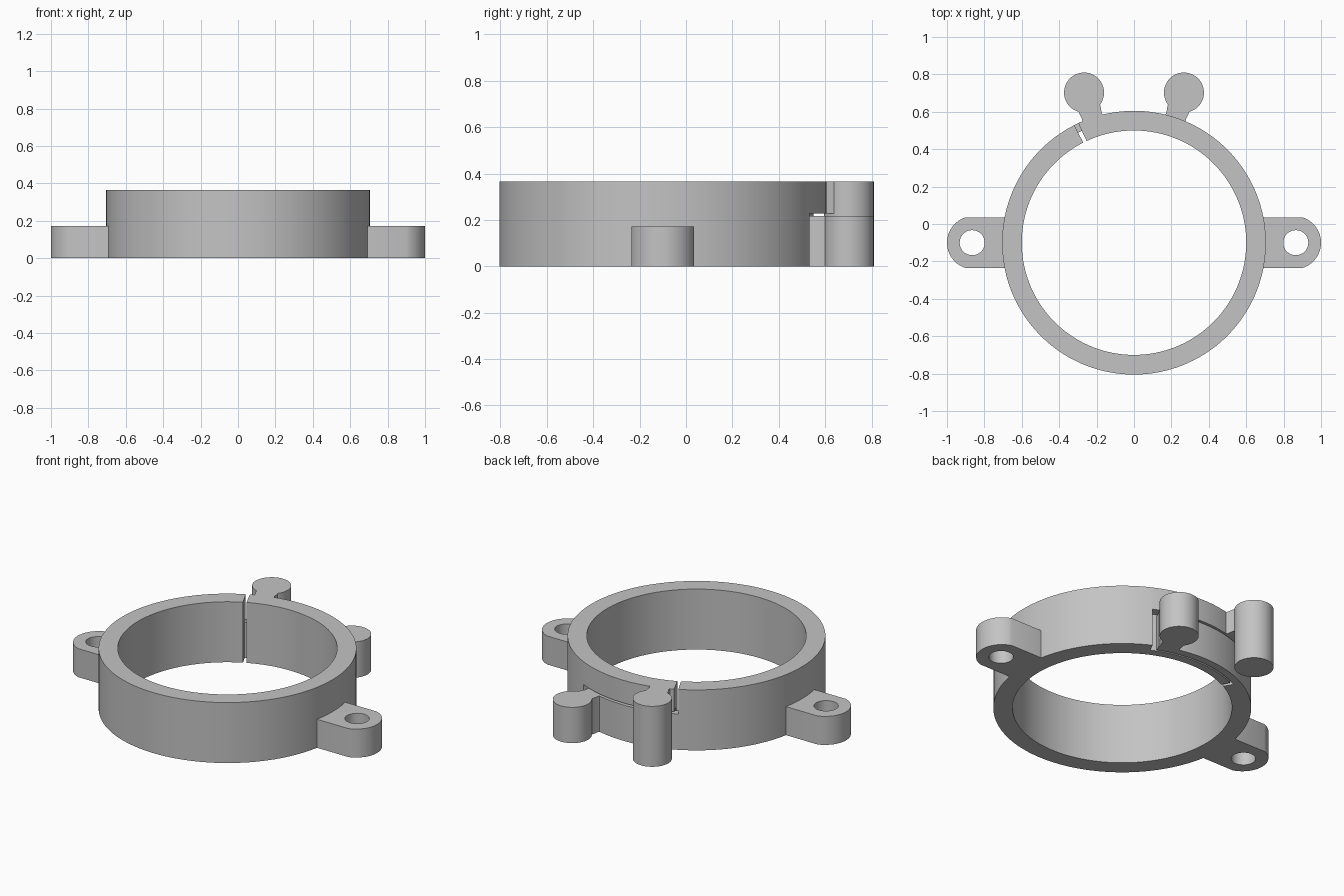
import bpy, bmesh, math
from mathutils import Vector

cube = bpy.data.objects.get("Cube")
if cube:
    bpy.data.objects.remove(cube, do_unlink=True)

# Shared material
grey = bpy.data.materials.new("plain grey")
grey.use_nodes = True
colour = (0.55, 0.55, 0.55, 1)
grey.diffuse_color = colour
grey.node_tree.nodes["Principled BSDF"].inputs["Base Color"].default_value = colour

# Main dimensions
CENTRE_Y = -0.1
INNER, OUTER, HEIGHT = 0.6, 0.705, 0.365
LATCH_IN, LATCH_OUT = 0.65, 0.66      # slit between the two latch halves
LATCH_LOW, LATCH_HIGH = 0.216, 0.228
POST_ANGLE, POST_DIST, POST_R = 18.4, 0.846, 0.107


def polar(r, degrees):
    """Point around the ring axis; angle runs from the back towards -x."""
    a = math.radians(degrees)
    return Vector((-r * math.sin(a), CENTRE_Y + r * math.cos(a), 0))


def finish(name, bm):
    bmesh.ops.recalc_face_normals(bm, faces=bm.faces)
    mesh = bpy.data.meshes.new(name)
    bm.to_mesh(mesh)
    bm.free()
    mesh.materials.append(grey)
    obj = bpy.data.objects.new(name, mesh)
    bpy.context.collection.objects.link(obj)
    bpy.ops.object.select_all(action='DESELECT')
    obj.select_set(True)
    bpy.context.view_layer.objects.active = obj
    bpy.ops.object.shade_smooth_by_angle(angle=math.radians(30))
    return obj


def sweep(name, profile, start, end):
    """Sweep an (r, z) profile around the ring axis and cap both ends."""
    bm = bmesh.new()
    steps = math.ceil((end - start) / 2.5)
    rows = []
    for i in range(steps + 1):
        angle = start + (end - start) * i / steps
        rows.append([bm.verts.new(polar(r, angle) + Vector((0, 0, z))) for r, z in profile])
    n = len(profile)
    for a, b in zip(rows, rows[1:]):
        for k in range(n):
            bm.faces.new((a[k], a[(k + 1) % n], b[(k + 1) % n], b[k]))
    bm.faces.new(rows[0])
    bm.faces.new(rows[-1])
    return finish(name, bm)


def prism(name, loops, z0, z1):
    """Extrude a flat outline, with optional holes, from z0 to z1."""
    bm = bmesh.new()
    edges = []
    for loop in loops:
        vs = [bm.verts.new((x, y, z0)) for x, y in loop]
        edges += [bm.edges.new((vs[i - 1], vs[i])) for i in range(len(vs))]
    bmesh.ops.triangle_fill(bm, edges=edges, use_beauty=True)
    result = bmesh.ops.extrude_face_region(bm, geom=bm.faces[:])
    top = [v for v in result["geom"] if isinstance(v, bmesh.types.BMVert)]
    bmesh.ops.translate(bm, verts=top, vec=(0, 0, z1 - z0))
    return finish(name, bm)


def arc(cx, cy, r, start, end, count):
    angles = [math.radians(start + (end - start) * i / count) for i in range(count + 1)]
    return [(cx + r * math.cos(a), cy + r * math.sin(a)) for a in angles]


def rect(r0, r1, z0, z1):
    return [(r0, z0), (r1, z0), (r1, z1), (r0, z1)]


# Split ring, upper latch arm with an L section, and the tongue in its notch
sweep("ring_body", rect(INNER, OUTER, 0, HEIGHT), 26.9, 333.6)
arm_section = [(INNER, 0), (LATCH_IN, 0), (LATCH_IN, LATCH_HIGH),
               (OUTER, LATCH_HIGH), (OUTER, HEIGHT), (INNER, HEIGHT)]
sweep("latch_arm", arm_section, -26.4, 25)
sweep("latch_tongue", rect(LATCH_OUT, OUTER, 0, LATCH_LOW), -23.4, 26.9)

# Pinch posts, each joined to its latch half by a short flared neck
neck_side = [(0.685, 0.06), (0.715, 0.055), (0.745, 0.06), (0.8, 0.06)]
for label, side, neck_bottom, top in (("right", 1, LATCH_HIGH, HEIGHT),
                                      ("left", -1, 0, LATCH_LOW)):
    angle = side * POST_ANGLE
    hub = polar(POST_DIST, angle)
    prism(label + "_post", [arc(hub.x, hub.y, POST_R, 0, 360, 48)[:-1]], 0, top)
    out = (hub - polar(0, 0)).normalized()
    across = Vector((-out.y, out.x, 0))
    outline = [(r, w) for r, w in neck_side] + [(r, -w) for r, w in reversed(neck_side)]
    points = [polar(0, 0) + out * r + across * w for r, w in outline]
    prism(label + "_neck", [[(p.x, p.y) for p in points]], neck_bottom, top)

# Mounting ears with screw holes
half_width, tip_r = 0.135, 0.142
tip_x = 1 - tip_r
sweep_angle = math.degrees(math.asin(half_width / tip_r))
for label, side in (("left", 1), ("right", -1)):
    outline = [(0.65, CENTRE_Y + half_width), (0.65, CENTRE_Y - half_width)]
    outline += arc(tip_x, CENTRE_Y, tip_r, -sweep_angle, sweep_angle, 24)
    hole = arc(0.865, CENTRE_Y, 0.067, 0, 360, 40)[:-1]
    prism(label + "_ear", [[(side * x, y) for x, y in loop] for loop in (outline, hole)], 0, 0.172)
